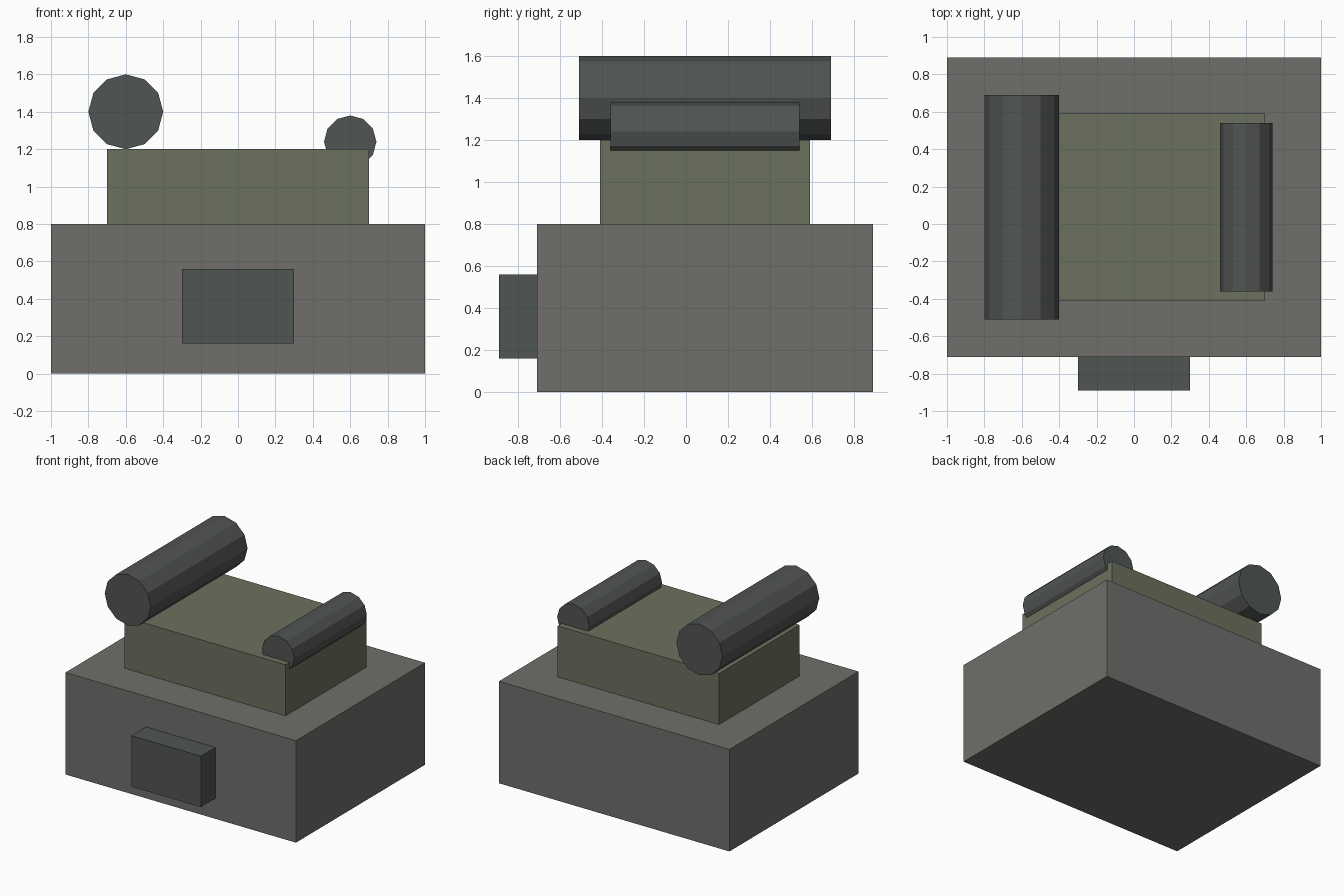
import bpy, bmesh
from math import pi
from mathutils import Matrix

if "Cube" in bpy.data.objects:
    bpy.data.objects.remove(bpy.data.objects["Cube"])

CY = 0.09  # common y centre of body and rollers


def material(name, rgb):
    mat = bpy.data.materials.new(name)
    mat.diffuse_color = (*rgb, 1)
    mat.use_nodes = True
    mat.node_tree.nodes["Principled BSDF"].inputs["Base Color"].default_value = mat.diffuse_color
    return mat


def add_object(name, bm, mat):
    mesh = bpy.data.meshes.new(name)
    bm.to_mesh(mesh)
    bm.free()
    mesh.materials.append(mat)
    obj = bpy.data.objects.new(name, mesh)
    bpy.context.collection.objects.link(obj)
    return obj


def box(name, centre, size, mat):
    bm = bmesh.new()
    bmesh.ops.create_cube(bm, size=1, matrix=Matrix.Translation(centre) @ Matrix.Diagonal((*size, 1)))
    return add_object(name, bm, mat)


def roller(name, centre, radius, length, mat):
    # 12-sided cylinder lying along y
    bm = bmesh.new()
    bmesh.ops.create_cone(bm, cap_ends=True, segments=12, radius1=radius, radius2=radius, depth=length,
                          matrix=Matrix.Translation(centre) @ Matrix.Rotation(pi / 2, 4, 'X'))
    return add_object(name, bm, mat)


grey = material("warm_grey", (0.16, 0.158, 0.147))
olive = material("olive", (0.145, 0.165, 0.112))
dark = material("dark_grey", (0.08, 0.09, 0.084))

# Stacked body
box("base", (0, CY, 0.4), (2, 1.6, 0.8), grey)
box("upper_block", (0, CY, 1.0), (1.4, 1.0, 0.4), olive)

# Front panel, slightly sunk into the base
box("front_panel", (0, -0.79, 0.36), (0.6, 0.2, 0.4), dark)

# Cylinders on top
roller("large_cylinder", (-0.6, CY, 1.4), 0.2, 1.2, dark)
roller("small_cylinder", (0.6, CY, 1.24), 0.14, 0.9, dark)
